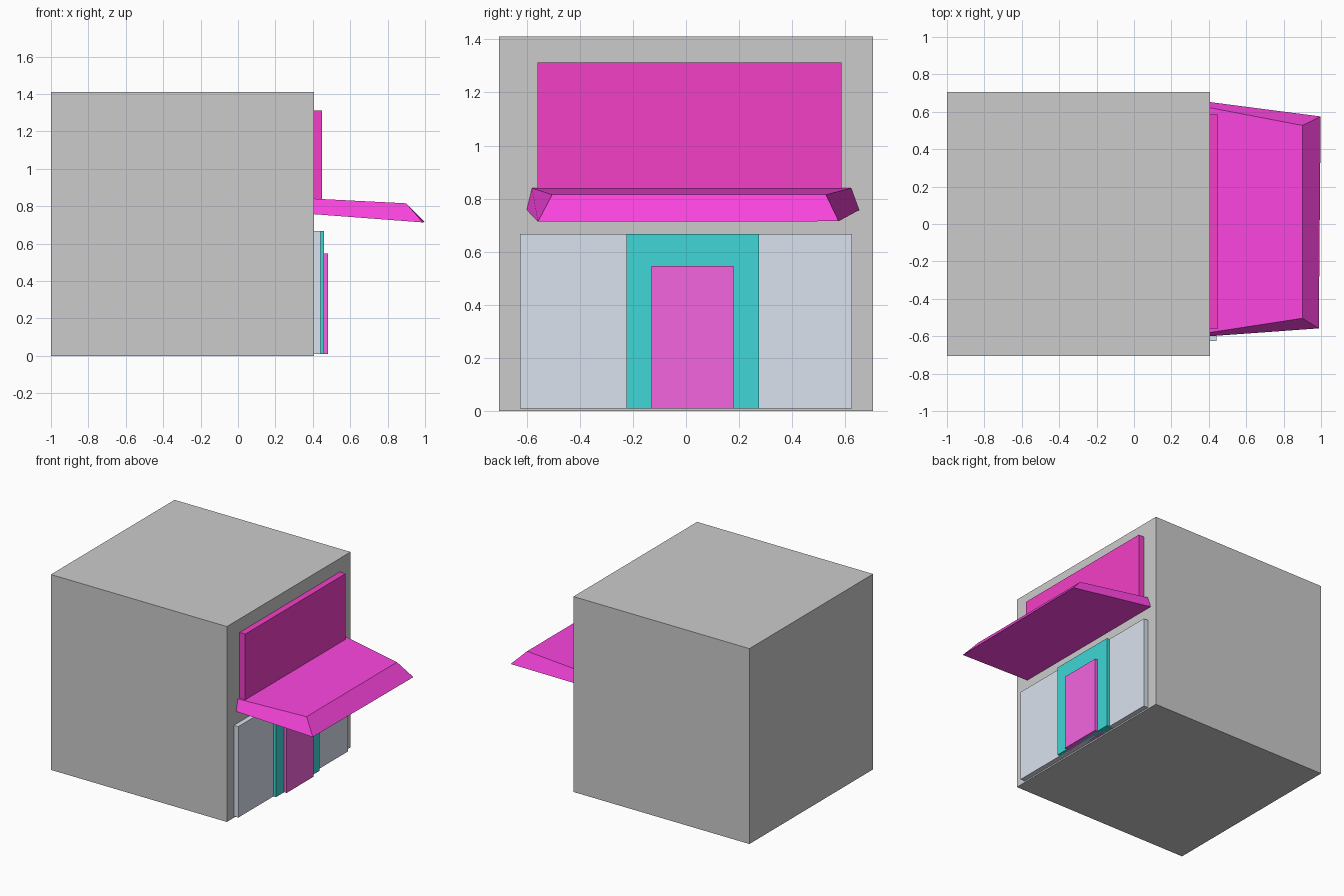
import bpy

if "Cube" in bpy.data.objects:
    bpy.data.objects.remove(bpy.data.objects["Cube"])

WALL = 0.405  # x of the shop front wall


def material(name, rgb):
    m = bpy.data.materials.new(name)
    m.diffuse_color = (*rgb, 1)
    m.use_nodes = True
    m.node_tree.nodes["Principled BSDF"].inputs["Base Color"].default_value = m.diffuse_color
    return m


def solid(name, back, front, mat=None):
    """Closed six-sided solid from two quads with matching corner order."""
    faces = [(3, 2, 1, 0), (4, 5, 6, 7)]
    faces += [(i, (i + 1) % 4, (i + 1) % 4 + 4, i + 4) for i in range(4)]
    mesh = bpy.data.meshes.new(name)
    mesh.from_pydata(back + front, [], faces)
    if mat:
        mesh.materials.append(mat)
    obj = bpy.data.objects.new(name, mesh)
    bpy.context.collection.objects.link(obj)
    return obj


def box(name, x, y, z, mat=None):
    def quad(px):
        return [(px, y[0], z[0]), (px, y[1], z[0]), (px, y[1], z[1]), (px, y[0], z[1])]
    return solid(name, quad(x[0]), quad(x[1]), mat)


teal = material("teal", (0.05, 0.67, 0.67))
sign_pink = material("sign_pink", (0.90, 0.05, 0.57))
awning_pink = material("awning_pink", (0.98, 0.06, 0.75))
door_pink = material("door_pink", (0.90, 0.13, 0.74))
glass = material("glass", (0.70, 0.76, 0.86))

# Building block
box("building", (-1, WALL), (-0.705, 0.705), (0, 1.41))

# Shop front, layered outward from the wall
box("shop_window", (WALL, 0.44), (-0.625, 0.625), (0.01, 0.667), glass)
box("door_frame", (WALL, 0.46), (-0.225, 0.275), (0.01, 0.667), teal)
box("door", (WALL, 0.48), (-0.13, 0.178), (0.01, 0.547), door_pink)

# Sign board above the awning
box("sign_board", (WALL, 0.45), (-0.56, 0.585), (0.80, 1.312), sign_pink)

# Tapered, slightly skewed awning
solid("awning",
      [(WALL, -0.6, 0.757), (WALL, 0.652, 0.757), (WALL, 0.622, 0.84), (WALL, -0.58, 0.84)],
      [(0.988, -0.558, 0.713), (0.998, 0.575, 0.715), (0.90, 0.527, 0.815), (0.90, -0.504, 0.815)],
      awning_pink)
